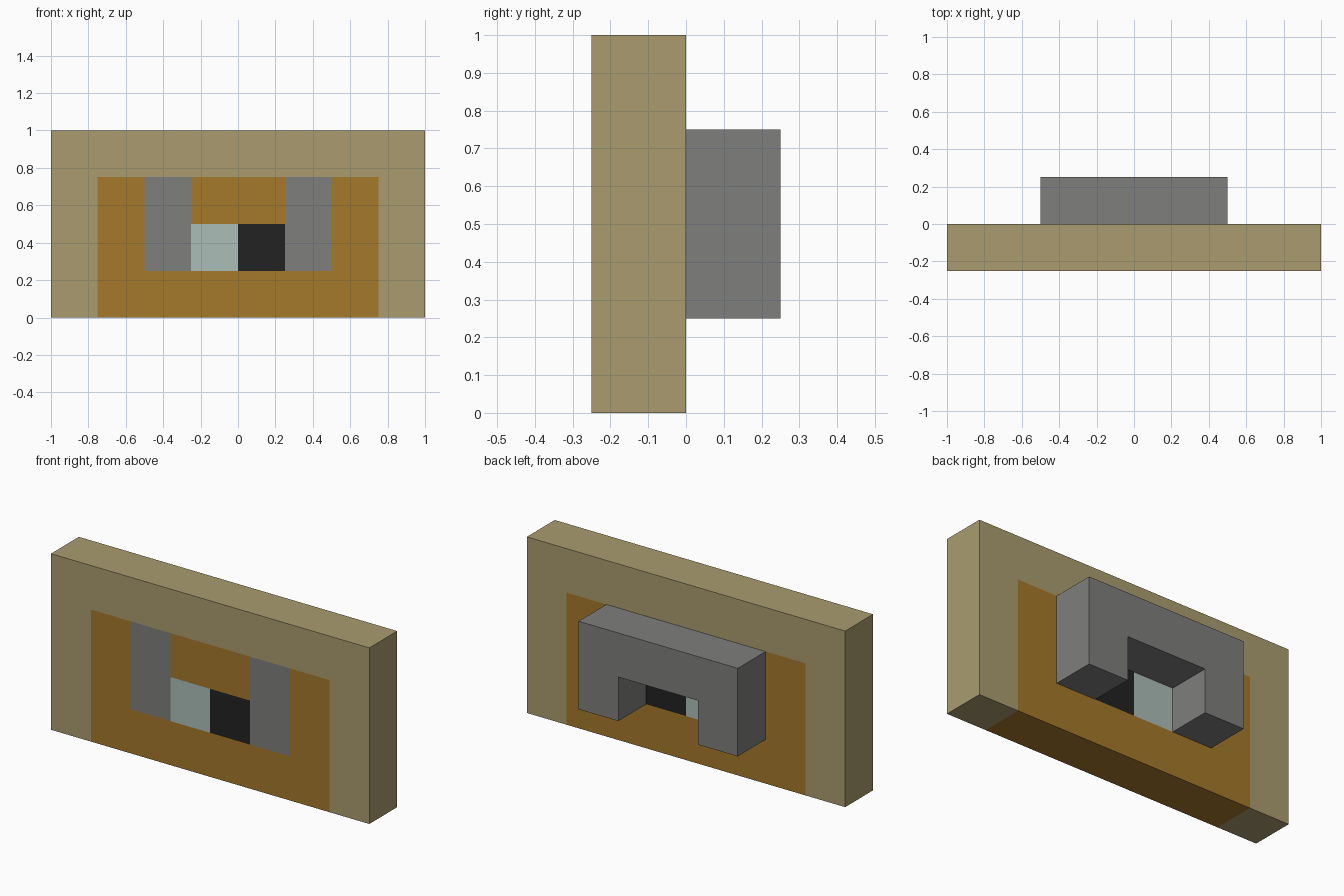
import bpy, bmesh
from mathutils import Vector

if "Cube" in bpy.data.objects:
    bpy.data.objects.remove(bpy.data.objects["Cube"], do_unlink=True)

U = 0.25  # one block

COLOURS = {
    "sand": (0.402, 0.332, 0.159),
    "orange_brown": (0.376, 0.188, 0.024),
    "grey": (0.209, 0.209, 0.205),
    "pale_green": (0.413, 0.515, 0.474),
    "black": (0.016, 0.016, 0.016),
}
NAMES = list(COLOURS)


def make_material(name):
    mat = bpy.data.materials.new(name)
    mat.use_nodes = True
    colour = (*COLOURS[name], 1)
    mat.diffuse_color = colour
    bsdf = mat.node_tree.nodes["Principled BSDF"]
    bsdf.inputs["Base Color"].default_value = colour
    bsdf.inputs["Roughness"].default_value = 0.9
    return mat


MATS = {n: make_material(n) for n in NAMES}


def make_object(name, bm, materials):
    mesh = bpy.data.meshes.new(name)
    bm.to_mesh(mesh)
    bm.free()
    for m in materials:
        mesh.materials.append(MATS[m])
    obj = bpy.data.objects.new(name, mesh)
    bpy.context.collection.objects.link(obj)
    return obj


def wall_colour(x, z):
    """Colour of the wall block at a position given in blocks."""
    if abs(x) < 1 and 1 < z < 2:
        return "pale_green" if x < 0 else "black"
    if 1 < abs(x) < 2 and 1 < z < 3:
        return "grey"
    if abs(x) < 3 and z < 3:
        return "orange_brown"
    return "sand"


def behind_hood(x, z):
    return abs(x) < 2 and 1 < z < 3 and not (abs(x) < 1 and z < 2)


# Wall: a slab cut along the block lines and coloured block by block
bm = bmesh.new()
bmesh.ops.create_cube(bm, size=1)
bmesh.ops.scale(bm, vec=(8 * U, U, 4 * U), verts=bm.verts)
bmesh.ops.translate(bm, vec=(0, -U / 2, 2 * U), verts=bm.verts)
cuts = [((i * U, 0, 0), (1, 0, 0)) for i in range(-3, 4)]
cuts += [((0, 0, k * U), (0, 0, 1)) for k in range(1, 4)]
for point, normal in cuts:
    bmesh.ops.bisect_plane(bm, geom=bm.verts[:] + bm.edges[:] + bm.faces[:],
                           plane_co=point, plane_no=normal)
bm.normal_update()
covered = []
for f in bm.faces:
    # step half a block inwards to find the block this face belongs to
    c = (f.calc_center_median() - f.normal * U / 2) / U
    f.material_index = NAMES.index(wall_colour(c.x, c.z))
    if f.normal.y > 0.5 and behind_hood(c.x, c.z):
        covered.append(f)
bmesh.ops.delete(bm, geom=covered, context='FACES')
make_object("wall", bm, NAMES)

# Hood: an upside-down U profile extruded from the back of the wall
bm = bmesh.new()
profile = [(-2, 1), (-2, 3), (2, 3), (2, 1), (1, 1), (1, 2), (-1, 2), (-1, 1)]
face = bm.faces.new([bm.verts.new((x * U, 0, z * U)) for x, z in profile])
ext = bmesh.ops.extrude_face_region(bm, geom=[face])
moved = [g for g in ext["geom"] if isinstance(g, bmesh.types.BMVert)]
bmesh.ops.translate(bm, vec=Vector((0, U, 0)), verts=moved)
bmesh.ops.recalc_face_normals(bm, faces=bm.faces)
# the side against the wall stays open
inner = [f for f in bm.faces if all(abs(v.co.y) < 1e-5 for v in f.verts)]
bmesh.ops.delete(bm, geom=inner, context='FACES_ONLY')
bmesh.ops.recalc_face_normals(bm, faces=bm.faces)
# make sure the far face looks backwards
bm.normal_update()
if any(f.normal.y < -0.5 for f in bm.faces):
    bmesh.ops.reverse_faces(bm, faces=bm.faces)
make_object("back_hood", bm, ["grey"])
